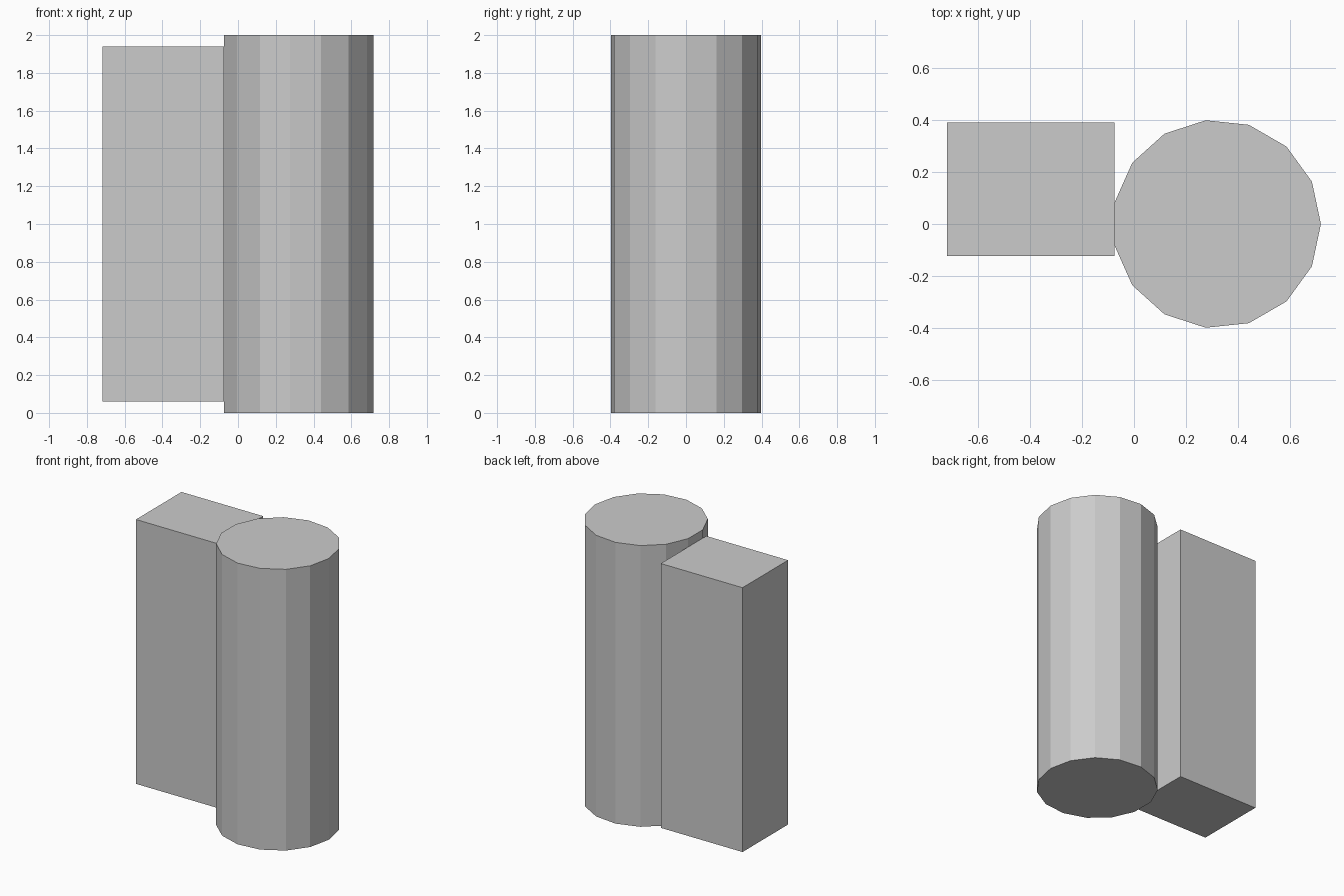
import bpy

if "Cube" in bpy.data.objects:
    bpy.data.objects.remove(bpy.data.objects["Cube"])

# Fifteen-sided upright barrel, one corner pointing to +x
SIDES, RADIUS, HEIGHT = 15, 0.4, 2.0
bpy.ops.mesh.primitive_cylinder_add(vertices=SIDES, radius=RADIUS, depth=HEIGHT,
                                    location=(0.317, 0, HEIGHT / 2))
barrel = bpy.context.object
barrel.name = "hinge_barrel"
# the primitive starts its first corner on +y, so turn it to +x
barrel.rotation_euler.z = -1.5707963

# Rectangular leaf set against the barrel's flat left side
low, high = (-0.717, -0.123, 0.06), (-0.074, 0.389, 1.94)
bpy.ops.mesh.primitive_cube_add(size=1, location=[(a + b) / 2 for a, b in zip(low, high)])
leaf = bpy.context.object
leaf.name = "hinge_leaf"
leaf.scale = [b - a for a, b in zip(low, high)]
